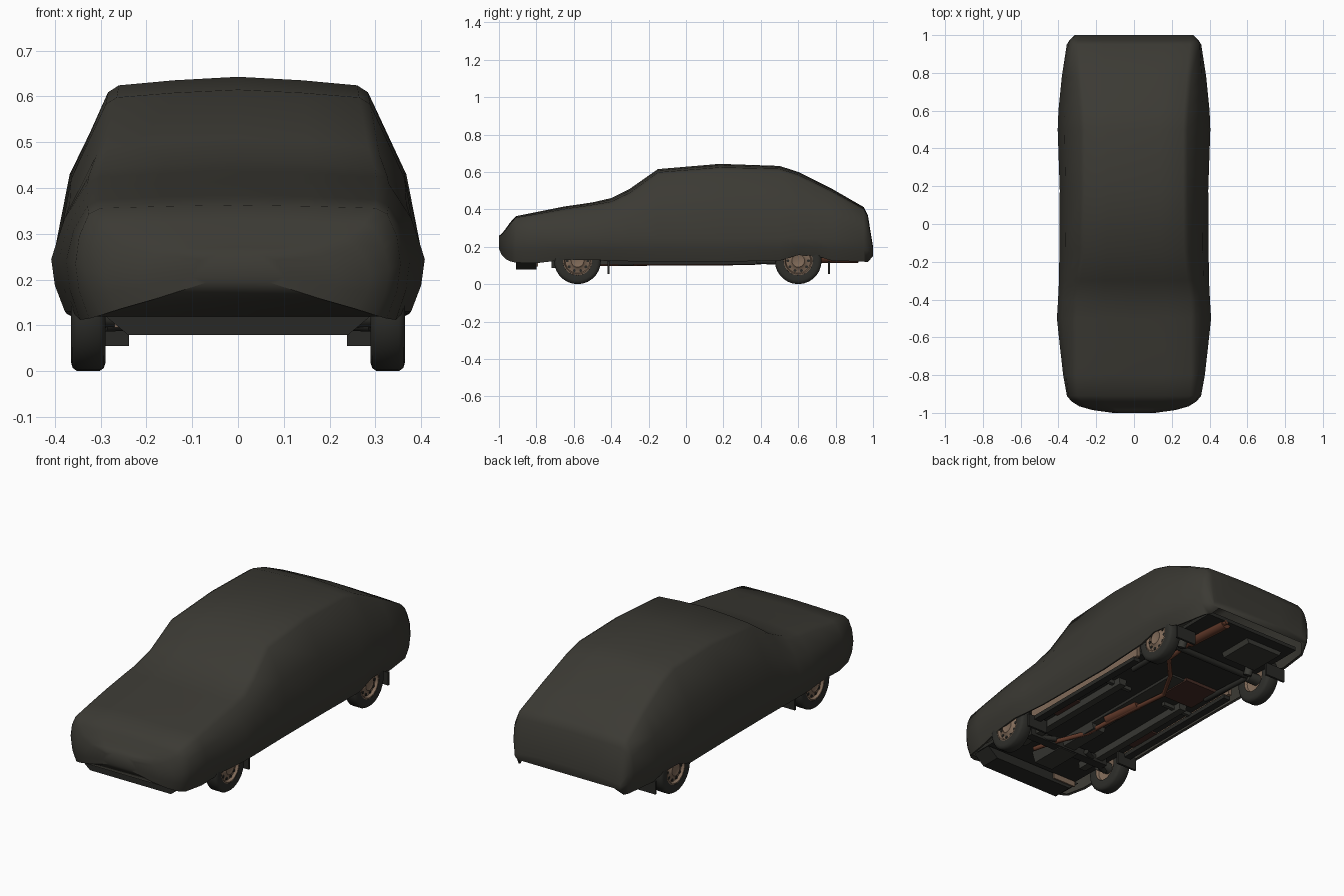
import bpy, bmesh, math
from mathutils import Vector

if "Cube" in bpy.data.objects:
    bpy.data.objects.remove(bpy.data.objects["Cube"])


def material(name, r, g, b):
    m = bpy.data.materials.new(name)
    m.use_nodes = True
    m.diffuse_color = (r, g, b, 1)
    node = next(n for n in m.node_tree.nodes if n.type == "BSDF_PRINCIPLED")
    node.inputs["Base Color"].default_value = (r, g, b, 1)
    node.inputs["Roughness"].default_value = 0.9
    return m


CLOTH = material("dark olive cloth", 0.044, 0.042, 0.034)
RUBBER = material("tyre rubber", 0.028, 0.028, 0.024)
UNDER = material("underbody black", 0.022, 0.022, 0.019)
STEEL = material("dark steel", 0.04, 0.04, 0.034)
RIM = material("dusty tan", 0.22, 0.147, 0.1)
RUST = material("rusty exhaust", 0.13, 0.044, 0.024)
BROWN = material("brown primer", 0.06, 0.025, 0.018)


def finish(name, bm, mat, angle=None):
    bmesh.ops.recalc_face_normals(bm, faces=bm.faces)
    mesh = bpy.data.meshes.new(name)
    bm.to_mesh(mesh)
    bm.free()
    mesh.materials.append(mat)
    ob = bpy.data.objects.new(name, mesh)
    bpy.context.collection.objects.link(ob)
    if angle:
        bpy.ops.object.select_all(action="DESELECT")
        ob.select_set(True)
        bpy.context.view_layer.objects.active = ob
        bpy.ops.object.shade_smooth_by_angle(angle=math.radians(angle))


def box(name, centre, size, mat, taper=1.0):
    bm = bmesh.new()
    bmesh.ops.create_cube(bm, size=1)
    for v in bm.verts:
        k = taper if v.co.z < 0 else 1.0
        v.co = Vector((v.co.x * size[0] * k, v.co.y * size[1], v.co.z * size[2])) + Vector(centre)
    finish(name, bm, mat)


def rod(name, a, b, radius, mat, segments=12):
    a, b = Vector(a), Vector(b)
    bm = bmesh.new()
    bmesh.ops.create_cone(bm, cap_ends=True, segments=segments, radius1=radius,
                          radius2=radius, depth=(b - a).length)
    turn = Vector((0, 0, 1)).rotation_difference(b - a).to_matrix()
    for v in bm.verts:
        v.co = turn @ v.co + (a + b) / 2
    finish(name, bm, mat, 40)


def pipe(name, points, radius, mat):
    curve = bpy.data.curves.new(name, "CURVE")
    curve.dimensions = "3D"
    curve.bevel_depth = radius
    curve.bevel_resolution = 2
    curve.use_fill_caps = True
    line = curve.splines.new("POLY")
    line.points.add(len(points) - 1)
    for p, co in zip(line.points, points):
        p.co = (*co, 1)
    curve.materials.append(mat)
    ob = bpy.data.objects.new(name, curve)
    bpy.context.collection.objects.link(ob)
    bpy.ops.object.select_all(action="DESELECT")
    ob.select_set(True)
    bpy.context.view_layer.objects.active = ob
    bpy.ops.object.convert(target="MESH")


def lathe(name, profile, centre, side, mat, segments=28):
    # revolve (radius, offset) points about the x axis
    bm = bmesh.new()
    verts = [bm.verts.new((off * side, 0, r)) for r, off in profile]
    edges = [bm.edges.new(pair) for pair in zip(verts, verts[1:])]
    bmesh.ops.spin(bm, geom=verts + edges, cent=(0, 0, 0), axis=(1, 0, 0),
                   angle=math.tau, steps=segments, use_duplicate=False)
    bmesh.ops.remove_doubles(bm, verts=bm.verts, dist=0.0005)
    bmesh.ops.translate(bm, verts=bm.verts, vec=centre)
    finish(name, bm, mat, 40)


# Draped cover: y, crown height, top edge half width, edge drop, widest half width, hem height
STATIONS = [
    (-1, .258, .08, .003, .11, .19), (-.985, .27, .18, .006, .22, .155),
    (-.965, .295, .25, .008, .29, .135), (-.94, .33, .295, .01, .33, .122),
    (-.91, .363, .322, .008, .355, .115), (-.8, .385, .325, .012, .375, .112),
    (-.65, .415, .325, .015, .392, .13), (-.5, .437, .325, .015, .408, .13),
    (-.4, .46, .322, .022, .402, .125), (-.3, .51, .305, .025, .397, .122),
    (-.15, .615, .285, .02, .395, .122), (.18, .643, .28, .022, .393, .12),
    (.5, .632, .28, .018, .404, .125), (.6, .6, .285, .018, .4, .155),
    (.7, .55, .293, .016, .39, .15), (.78, .51, .3, .015, .382, .125),
    (.95, .412, .318, .01, .356, .12), (.972, .37, .318, .008, .342, .118),
    (1, .2, .3, .005, .315, .15),
]
bm = bmesh.new()
rings = []
for y, top, edge, drop, wide, hem in STATIONS:
    ez = top - drop
    wz = min(.245, (ez + hem) / 2)
    bulge = .07 * max(0, ez - wz)
    half = [(edge * .5, top - drop * .35), (edge * .93, ez + drop * .15), (edge + .004, ez - .012),
            ((edge + wide) / 2 + bulge, (ez + wz) / 2),
            (wide, wz), (wide - .008, (wz + hem) / 2), (wide - .03, hem), (wide - .042, hem + .004)]
    ring = [(-x, z) for x, z in reversed(half)] + [(0, top)] + half
    rings.append([bm.verts.new((x, y, z)) for x, z in ring])
for a, b in zip(rings, rings[1:]):
    for i in range(len(a) - 1):
        bm.faces.new((a[i], a[i + 1], b[i + 1], b[i]))
for a, b in zip(rings[:4], rings[1:5]):  # chin tucked under the nose
    bm.faces.new((a[-1], a[0], b[0], b[-1]))
bm.faces.new(rings[0])
bm.faces.new(rings[-1])
finish("car_cover", bm, CLOTH, 75)

# Floor and framework
box("floor_pan", (0, .02, .15), (.58, 1.84, .02), UNDER)
box("transmission_tunnel", (0, -.1, .145), (.12, .9, .03), STEEL, .7)
box("front_air_dam", (0, -.855, .104), (.6, .11, .05), UNDER, .8)
box("front_valance_end", (-.2, -.795, .11), (.14, .008, .03), RIM)
box("engine_sump", (0, -.62, .12), (.16, .2, .07), STEEL, .7)
box("front_crossmember", (0, -.54, .11), (.5, .05, .04), UNDER)
box("gearbox", (0, -.4, .125), (.1, .24, .05), STEEL, .7)
box("fuel_tank", (-.13, .78, .135), (.24, .2, .04), STEEL, .85)
box("rear_floor_panel", (-.14, .27, .133), (.2, .2, .02), BROWN)
for side, tag in ((1, "left"), (-1, "right")):
    box(f"sill_{tag}", (side * .305, -.02, .165), (.02, .84, .08), RIM)
    box(f"sill_lower_{tag}", (side * .3, -.02, .116), (.04, .8, .022), UNDER)
    box(f"chassis_rail_{tag}", (side * .2, -.25, .125), (.05, .8, .04), STEEL, .8)
    box(f"seat_crossmember_{tag}", (side * .2, .1, .135), (.18, .02, .03), STEEL)
    box(f"footwell_panel_{tag}", (side * .255, -.25, .136), (.06, .18, .01), BROWN)

# Wheels, suspension and mud flaps
TYRE = [(.07, -.036), (.105, -.038), (.118, -.034), (.125, -.024), (.125, .024),
        (.118, .034), (.105, .038), (.078, .034), (.074, .02)]
DISC = [(.078, .033), (.072, .034), (.066, .02), (.045, .024), (.034, .034), (.022, .03), (0, .03)]
BACK = [(.074, -.034), (.066, -.02), (.03, -.01), (0, -.01)]
for axle, y in (("front", -.58), ("rear", .6)):
    for side, tag in ((1, "left"), (-1, "right")):
        centre = Vector((side * .327, y, .125))
        lathe(f"{axle}_tyre_{tag}", TYRE, centre, side, RUBBER)
        lathe(f"{axle}_rim_{tag}", DISC, centre, side, RIM)
        lathe(f"{axle}_rim_back_{tag}", BACK, centre, side, RIM)
        for i in range(10):
            t = math.tau * i / 10
            spot = centre + Vector((side * .0225, .055 * math.cos(t), .055 * math.sin(t)))
            rod(f"{axle}_rim_hole_{tag}_{i}", spot, spot + Vector((side * .003, 0, 0)), .008, UNDER, 8)
        rod(f"{axle}_hub_{tag}", (side * .25, y, .125), (side * .32, y, .125), .03, STEEL)
        box(f"{axle}_mud_flap_{tag}", (side * .298, y + .165, .09), (.12, .012, .07), UNDER)
    rod(f"{axle}_axle", (-.3, y, .125), (.3, y, .125), .016, UNDER)
for side, tag in ((1, "left"), (-1, "right")):
    rod(f"control_arm_{tag}", (side * .1, -.5, .11), (side * .29, -.58, .1), .014, UNDER)
    rod(f"trailing_arm_{tag}", (side * .24, .28, .125), (side * .25, .6, .115), .014, UNDER)
    rod(f"rear_strut_{tag}", (side * .22, .64, .1), (side * .22, .68, .2), .022, STEEL)

# Exhaust system
pipe("exhaust_pipe", [(.11, -.66, .12), (.1, -.55, .108), (.02, -.35, .108), (0, -.1, .112),
                      (-.03, .2, .112), (.06, .36, .115), (.17, .48, .125), (.18, .66, .135),
                      (.17, .94, .138)], .012, RUST)
rod("middle_muffler", (.01, -.2, .13), (-.015, .02, .13), .028, RUST)
rod("rear_muffler", (.18, .66, .145), (.16, .92, .145), .032, RUST)
